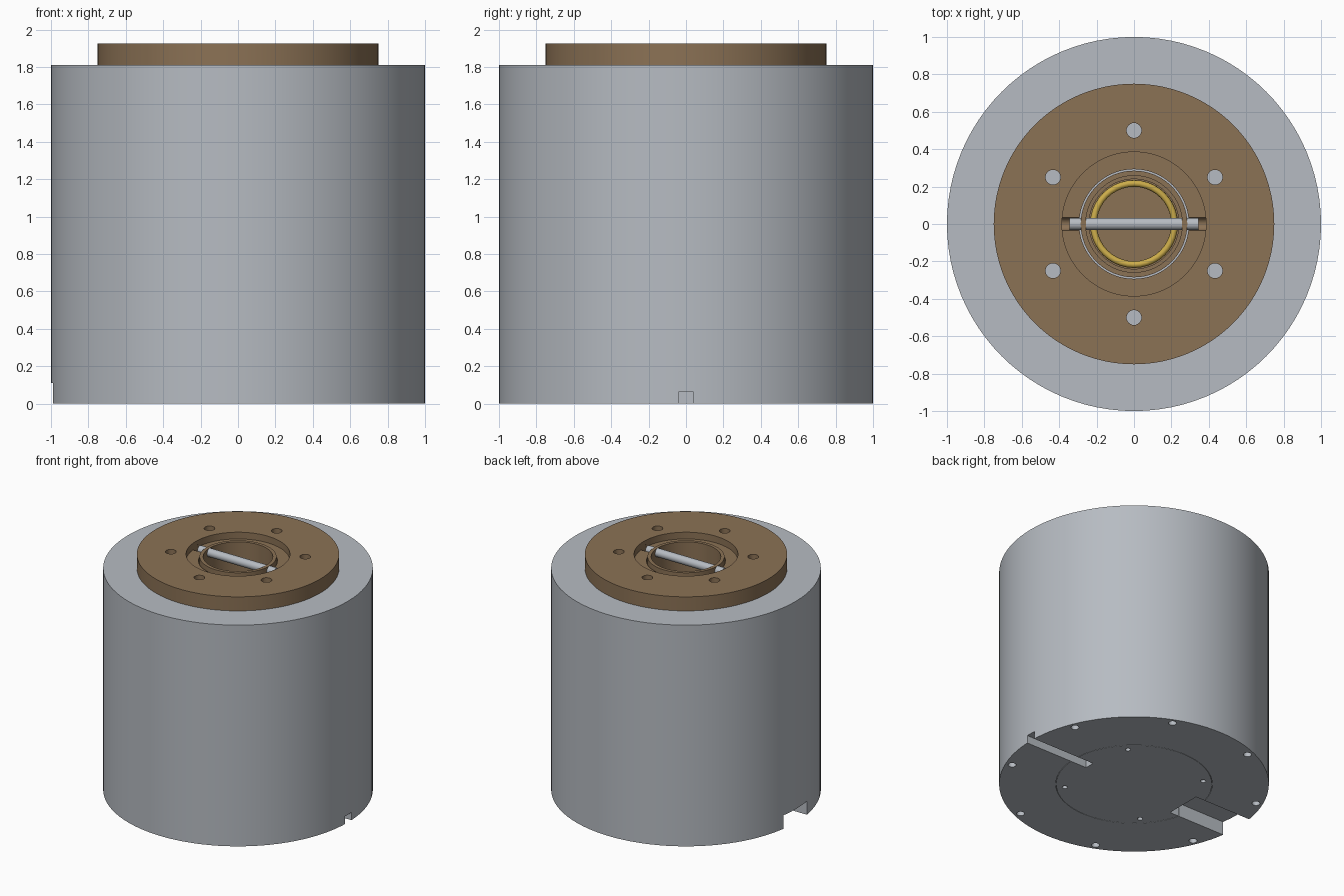
import bpy, bmesh, math
from mathutils import Matrix

if "Cube" in bpy.data.objects:
    bpy.data.objects.remove(bpy.data.objects["Cube"])


def material(name, rgb):
    m = bpy.data.materials.new(name)
    m.diffuse_color = (*rgb, 1)
    m.use_nodes = True
    m.node_tree.nodes["Principled BSDF"].inputs["Base Color"].default_value = m.diffuse_color
    return m


GREY = material("steel grey", (0.47, 0.50, 0.54))
BROWN = material("bronze brown", (0.26, 0.168, 0.091))
GOLD = material("spring gold", (0.61, 0.42, 0.07))


def finish(name, bm, mat=None):
    bmesh.ops.recalc_face_normals(bm, faces=bm.faces)
    me = bpy.data.meshes.new(name)
    bm.to_mesh(me)
    bm.free()
    ob = bpy.data.objects.new(name, me)
    bpy.context.collection.objects.link(ob)
    if mat:
        me.materials.append(mat)
    return ob


def lathe(name, profile, mat, steps=96):
    """Spin a closed (radius, height) outline around z."""
    bm = bmesh.new()
    vs = [bm.verts.new((r, 0, z)) for r, z in profile]
    es = [bm.edges.new((vs[i], vs[(i + 1) % len(vs)])) for i in range(len(vs))]
    bmesh.ops.spin(bm, geom=vs + es, cent=(0, 0, 0), axis=(0, 0, 1),
                   angle=math.tau, steps=steps, use_duplicate=False)
    bmesh.ops.remove_doubles(bm, verts=bm.verts, dist=1e-5)
    bmesh.ops.dissolve_degenerate(bm, edges=bm.edges, dist=1e-5)
    return finish(name, bm, mat)


def add_rod(bm, r, length, centre, along_x=False, seg=24):
    mat = Matrix.Translation(centre)
    if along_x:
        mat = mat @ Matrix.Rotation(math.pi / 2, 4, 'Y')
    bmesh.ops.create_cone(bm, cap_ends=True, segments=seg, radius1=r,
                          radius2=r, depth=length, matrix=mat)


def add_box(bm, x0, x1, half_w, z0, z1):
    mat = (Matrix.Translation(((x0 + x1) / 2, 0, (z0 + z1) / 2))
           @ Matrix.Diagonal((x1 - x0, 2 * half_w, z1 - z0, 1)))
    bmesh.ops.create_cube(bm, size=1, matrix=mat)


def add_hole_circle(bm, count, start, ring, r, z0, z1):
    for i in range(count):
        a = math.radians(start + 360 * i / count)
        add_rod(bm, r, z1 - z0,
                (ring * math.cos(a), ring * math.sin(a), (z0 + z1) / 2))


def cut(ob, fill):
    """Subtract the shapes added by fill(bm), then discard the cutter."""
    bm = bmesh.new()
    fill(bm)
    cutter = finish("cutter", bm)
    cutter.hide_render = True
    mod = ob.modifiers.new("cut", 'BOOLEAN')
    mod.operation, mod.solver, mod.object = 'DIFFERENCE', 'EXACT', cutter
    bpy.context.view_layer.objects.active = ob
    bpy.ops.object.modifier_apply(modifier=mod.name)
    bpy.data.objects.remove(cutter)


# Motor body: drum with a shaft bore above and a plate seat below
body = lathe("body", [(0, 0.2), (0.58, 0.2), (0.58, 0), (1, 0), (1, 1.81),
                      (0.293, 1.81), (0.293, 0.95), (0, 0.95)], GREY)
# Flush round plate in the underside
plate = lathe("base_plate", [(0, 0), (0.577, 0), (0.577, 0.195), (0, 0.195)], GREY)


def slots(bm):
    add_box(bm, -1.1, -0.475, 0.15, -0.1, 0.11)
    add_box(bm, 0.43, 1.1, 0.04, -0.1, 0.063)


cut(body, slots)
cut(body, lambda bm: add_hole_circle(bm, 8, 22.5, 0.948, 0.03, -0.1, 0.15))
cut(plate, slots)
cut(plate, lambda bm: add_hole_circle(bm, 4, 45, 0.515, 0.02, -0.1, 0.15))

# Mounting flange with a shallow centre recess
flange = lathe("flange", [(0.293, 1.81), (0.75, 1.81), (0.75, 1.925),
                          (0.385, 1.925), (0.385, 1.87), (0.293, 1.87)], BROWN)
cut(flange, lambda bm: add_hole_circle(bm, 6, 30, 0.5, 0.04, 1.7, 2.0))

# Hollow shaft in the middle, drilled crosswise for the pin
shaft = lathe("shaft", [(0, 0.96), (0.285, 0.96), (0.285, 1.905), (0.258, 1.905),
                        (0.258, 1.5), (0.24, 1.5), (0.24, 1.1), (0, 1.1)], BROWN)
for ob in (flange, shaft):
    cut(ob, lambda bm: add_rod(bm, 0.034, 0.77, (0, 0, 1.87), True))

# Cross pin
bm = bmesh.new()
add_rod(bm, 0.033, 0.69, (0, 0, 1.87), True)
pin = finish("cross_pin", bm, GREY)

# Coil spring at the bottom of the shaft bore
TURNS, PER = 6, 40
cu = bpy.data.curves.new("spring", 'CURVE')
cu.dimensions, cu.bevel_depth, cu.bevel_resolution = '3D', 0.018, 2
cu.use_fill_caps = True
sp = cu.splines.new('POLY')
sp.points.add(TURNS * PER)
for i, p in enumerate(sp.points):
    a = math.tau * i / PER
    p.co = (0.217 * math.cos(a), 0.217 * math.sin(a),
            1.12 + 0.36 * i / (TURNS * PER), 1)
cu.materials.append(GOLD)
spring = bpy.data.objects.new("spring", cu)
bpy.context.collection.objects.link(spring)

# Smooth the round walls, keep the rims sharp
bpy.ops.object.select_all(action='DESELECT')
for ob in (body, plate, flange, shaft, pin):
    ob.select_set(True)
bpy.context.view_layer.objects.active = body
bpy.ops.object.shade_smooth_by_angle(angle=math.radians(30))
